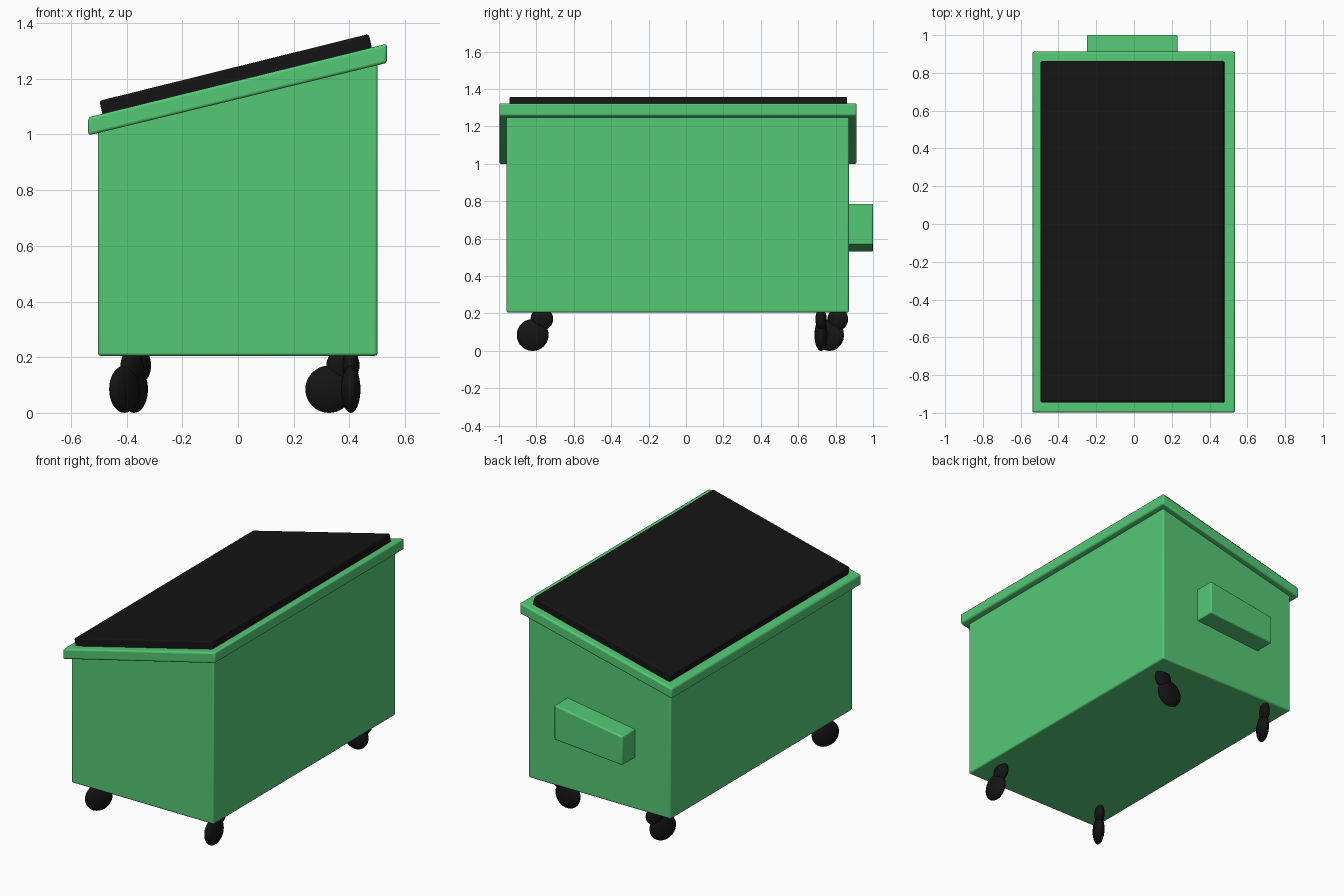
import bpy, math
from mathutils import Vector

if "Cube" in bpy.data.objects:
    bpy.data.objects.remove(bpy.data.objects["Cube"])


def material(name, rgb):
    m = bpy.data.materials.new(name)
    m.diffuse_color = (*rgb, 1)
    m.use_nodes = True
    m.node_tree.nodes["Principled BSDF"].inputs["Base Color"].default_value = m.diffuse_color
    return m


GREEN = material("green_paint", (0.09, 0.58, 0.18))
BLACK = material("black_plastic", (0.007, 0.007, 0.007))


def finish(obj, mat, angle):
    obj.data.materials.append(mat)
    bpy.ops.object.select_all(action='DESELECT')
    obj.select_set(True)
    bpy.context.view_layer.objects.active = obj
    bpy.ops.object.shade_smooth_by_angle(angle=math.radians(angle))


def prism(name, profile, y0, y1, mat, bevel):
    """Extrude an x-z outline from y0 to y1 and round its edges."""
    n = len(profile)
    verts = [(x, y, z) for y in (y0, y1) for x, z in profile]
    faces = [tuple(range(n)), tuple(range(2 * n - 1, n - 1, -1))]
    faces += [(i, i + n, (i + 1) % n + n, (i + 1) % n) for i in range(n)]
    mesh = bpy.data.meshes.new(name)
    mesh.from_pydata(verts, [], faces)
    obj = bpy.data.objects.new(name, mesh)
    bpy.context.collection.objects.link(obj)
    b = obj.modifiers.new("rounded_edges", 'BEVEL')
    b.width = bevel
    b.segments = 3
    finish(obj, mat, 40)
    return obj


def disc(name, loc, radius, half_width, turn):
    """Squashed sphere whose thin axis points along 'turn' in plan."""
    bpy.ops.mesh.primitive_uv_sphere_add(segments=32, ring_count=20, radius=1, location=loc)
    obj = bpy.context.object
    obj.name = name
    obj.scale = (half_width, radius, radius)
    obj.rotation_euler.z = turn
    finish(obj, BLACK, 60)


# Sloped container
prism("container", [(-0.503, 0.205), (0.501, 0.205), (0.501, 1.28), (-0.503, 1.03)],
      -0.96, 0.872, GREEN, 0.01)

# Overhanging rim
prism("rim", [(-0.538, 0.997), (0.535, 1.257), (0.535, 1.326), (-0.538, 1.062)],
      -0.998, 0.912, GREEN, 0.01)

# Flat lid
prism("lid", [(-0.484, 1.06), (0.483, 1.30), (0.47, 1.361), (-0.498, 1.121)],
      -0.945, 0.862, BLACK, 0.01)

# Slightly tilted lifting pocket on the back
prism("lifting_pocket", [(-0.25, 0.53), (0.23, 0.568), (0.23, 0.787), (-0.25, 0.713)],
      0.85, 1.0, GREEN, 0.008)

# Swivelling casters: wheel position and heading towards the pivot
casters = {
    "front_right": (0.405, -0.82, 90),
    "front_left": (-0.408, -0.82, 57),
    "back_right": (0.327, 0.722, 0),
    "back_left": (-0.373, 0.767, 63),
}
for name, (x, y, heading) in casters.items():
    a = math.radians(heading)
    wheel = Vector((x, y, 0.085))
    pivot = wheel + Vector((math.cos(a) * 0.05, math.sin(a) * 0.05, 0.085))
    disc(name + "_wheel", wheel, 0.085, 0.035, a - math.pi / 2)
    disc(name + "_caster_fork", pivot, 0.06, 0.03, a - math.pi / 2)
